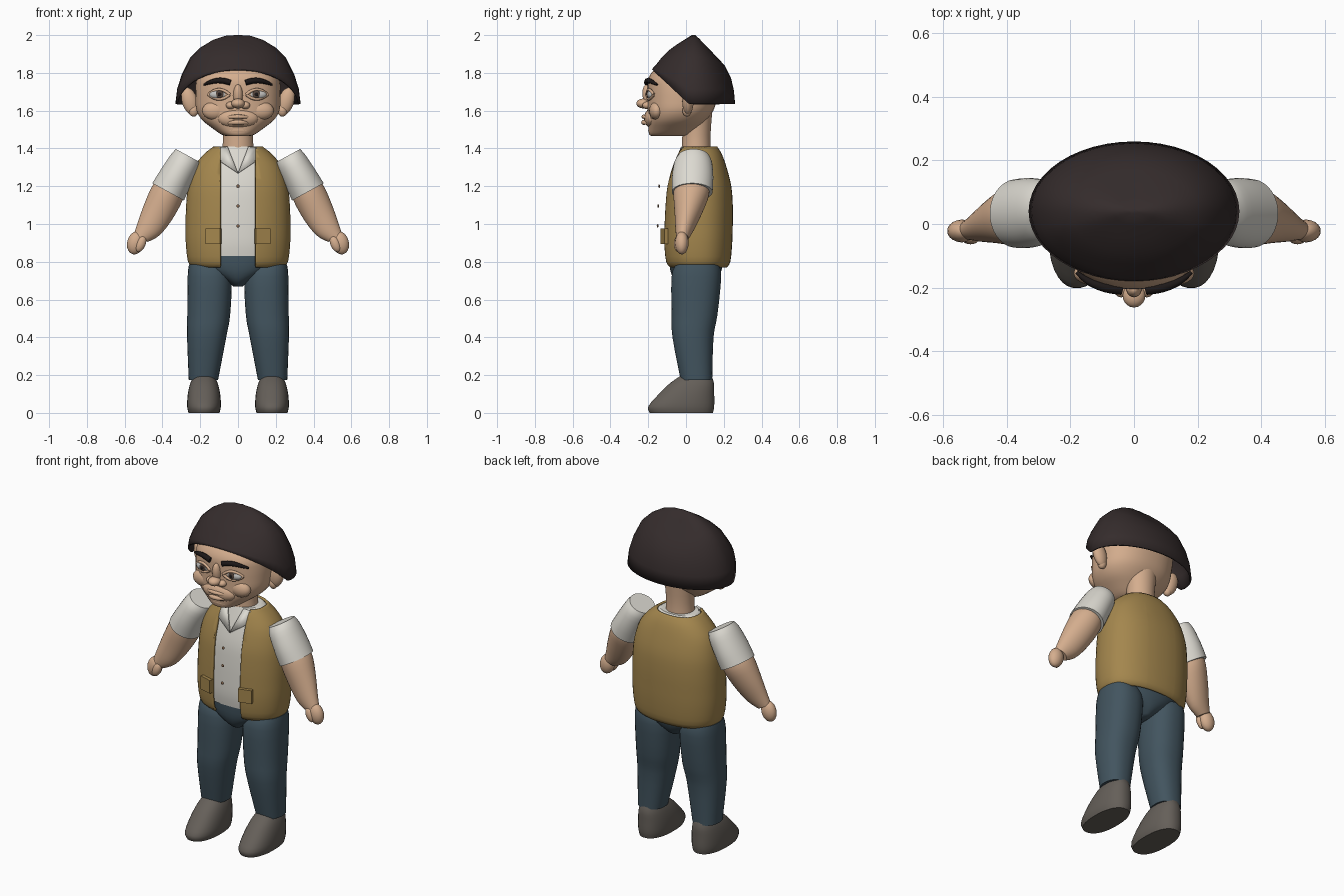
import bpy, bmesh, math
from mathutils import Vector

if "Cube" in bpy.data.objects:
    bpy.data.objects.remove(bpy.data.objects["Cube"])


def material(name, r, g, b):
    m = bpy.data.materials.new(name)
    m.diffuse_color = (r, g, b, 1)
    m.use_nodes = True
    m.node_tree.nodes["Principled BSDF"].inputs["Base Color"].default_value = m.diffuse_color
    return m


SKIN = material("skin", 0.66, 0.42, 0.27)
HAT = material("dark_hat", 0.035, 0.025, 0.025)
VEST = material("tan_vest", 0.37, 0.24, 0.075)
SHIRT = material("off_white", 0.72, 0.70, 0.64)
DENIM = material("blue_denim", 0.055, 0.09, 0.115)
SHOE = material("grey_shoe", 0.13, 0.115, 0.10)
EYE = material("eye_grey", 0.55, 0.54, 0.52)
IRIS = material("iris_brown", 0.09, 0.06, 0.045)
BROW = material("brow_black", 0.012, 0.009, 0.009)
BUTTON = material("button_brown", 0.25, 0.14, 0.08)


def finish(ob, mat, angle=40):
    if not ob.data.materials:
        ob.data.materials.append(mat)
    bpy.ops.object.select_all(action='DESELECT')
    ob.select_set(True)
    bpy.context.view_layer.objects.active = ob
    bpy.ops.object.shade_smooth_by_angle(angle=math.radians(angle))
    return ob


def from_bmesh(name, bm, mat, angle=40):
    bmesh.ops.recalc_face_normals(bm, faces=bm.faces)
    me = bpy.data.meshes.new(name)
    bm.to_mesh(me)
    bm.free()
    ob = bpy.data.objects.new(name, me)
    bpy.context.collection.objects.link(ob)
    return finish(ob, mat, angle)


def refine(rings, steps=3):
    """Smooth in-between rings (Catmull-Rom)."""
    out = []
    for i in range(len(rings) - 1):
        a, b, c, d = (rings[max(0, min(len(rings) - 1, i + k))] for k in (-1, 0, 1, 2))
        for j in range(steps):
            t = j / steps
            out.append([0.5 * (2 * q + (r - p) * t + (2 * p - 5 * q + 4 * r - s) * t * t
                        + (3 * q - p - 3 * r + s) * t ** 3) for p, q, r, s in zip(a, b, c, d)])
    return out + [rings[-1]]


def skin_rows(rows, caps=True):
    bm = bmesh.new()
    vs = [[bm.verts.new(p) for p in row] for row in rows]
    n = len(rows[0])
    for a, b in zip(vs, vs[1:]):
        for i in range(n):
            bm.faces.new((a[i], a[(i + 1) % n], b[(i + 1) % n], b[i]))
    if caps:
        bm.faces.new(vs[0])
        bm.faces.new(vs[-1])
    return bm


def loft(rings, n=32, power=2.0, tilt=0.0, side=1, caps=True):
    """Rings are (x, y, z, x radius, y radius)."""
    def sp(v):
        return math.copysign(abs(v) ** (2 / power), v)
    rows = []
    for x, y, z, rx, ry in refine(rings):
        row = []
        for i in range(n):
            a = 2 * math.pi * (i + 0.5) / n
            u = rx * sp(math.cos(a))
            row.append((side * (x + u * math.cos(tilt)), y + ry * sp(math.sin(a)), z + u * math.sin(tilt)))
        rows.append(row)
    return skin_rows(rows, caps)


def ball(name, mat, loc, size, rot=(0, 0, 0), seg=20):
    bpy.ops.mesh.primitive_uv_sphere_add(segments=seg, ring_count=seg // 2, location=loc, rotation=rot)
    ob = bpy.context.object
    ob.name, ob.scale = name, size
    return finish(ob, mat, 180)


def tube(name, mat, pts, depth):
    """Tapered tube; points are (x, y, z, radius factor)."""
    cu = bpy.data.curves.new(name, 'CURVE')
    cu.dimensions, cu.bevel_depth, cu.bevel_resolution, cu.use_fill_caps = '3D', depth, 2, True
    sp = cu.splines.new('POLY')
    sp.points.add(len(pts) - 1)
    for p, q in zip(sp.points, pts):
        p.co, p.radius = (*q[:3], 1), q[3]
    ob = bpy.data.objects.new(name, cu)
    bpy.context.collection.objects.link(ob)
    bpy.ops.object.select_all(action='DESELECT')
    ob.select_set(True)
    bpy.context.view_layer.objects.active = ob
    bpy.ops.object.convert(target='MESH')
    finish(bpy.context.object, mat, 60)


def span(z, rx, front, back):
    return (0, (front + back) / 2, z, rx, (back - front) / 2)


# Torso: vest with an open front, shirt inside it
body = [(0.77, .24, -.09, .215), (0.80, .265, -.112, .235), (0.9, .277, -.122, .245), (1.0, .278, -.12, .248),
        (1.1, .275, -.115, .248), (1.2, .265, -.105, .24), (1.3, .235, -.08, .215), (1.37, .18, -.055, .19),
        (1.41, .13, -.04, .165)]
bm = loft([span(*r) for r in body], 48, 2.3, caps=False)
for x in (-0.093, 0.093):
    bmesh.ops.bisect_plane(bm, geom=bm.verts[:] + bm.edges[:] + bm.faces[:], plane_co=(x, 0, 0), plane_no=(1, 0, 0))
gap = [f for f in bm.faces if abs(f.calc_center_median().x) < 0.093 and f.calc_center_median().y < 0.03]
bmesh.ops.delete(bm, geom=gap, context='FACES')
vest = from_bmesh("vest", bm, VEST)
mod = vest.modifiers.new("thickness", 'SOLIDIFY')
mod.thickness, mod.offset = 0.014, -1

inner = [(0.83, .25, -.095, .215)] + [(z, rx - .02, f + .02, b - .02) for z, rx, f, b in body[2:]]
from_bmesh("shirt", loft([span(*r) for r in inner], 48, 2.3), SHIRT)
from_bmesh("pelvis", loft([span(.67, .025, -.02, .12), span(.70, .07, -.06, .16), span(.76, .18, -.085, .19),
                           span(.85, .235, -.092, .205)], 32, 2.2), DENIM)
for i, (y, z) in enumerate(((-.15, .99), (-.147, 1.095), (-.142, 1.2))):
    ball(f"button_{i}", BUTTON, (0, y, z), (.009, .005, .009), seg=12)

# Neck and head
from_bmesh("neck", loft([(0, .055, 1.37, .085, .078), (0, .055, 1.47, .08, .075), (0, .06, 1.6, .09, .08)]), SKIN)
head = [(1.465, .06, -.18, .0), (1.475, .09, -.195, .03), (1.51, .14, -.2, .07), (1.55, .19, -.203, .11),
        (1.6, .22, -.205, .145), (1.66, .226, -.205, .165), (1.72, .226, -.205, .18), (1.77, .218, -.2, .18),
        (1.82, .19, -.165, .165), (1.88, .11, -.08, .11)]
from_bmesh("head", loft([span(*r) for r in head], 40, 2.3), SKIN, 60)


def face_y(x):
    return -.02 - .185 * (1 - (abs(x) / .226) ** 2.4) ** .42


# Nose, mouth and chin
ball("nose_bridge", SKIN, (0, -.2, 1.68), (.026, .03, .06), (.15, 0, 0))
ball("nose_tip", SKIN, (0, -.225, 1.638), (.036, .038, .026))
ball("muzzle", SKIN, (0, -.175, 1.56), (.11, .048, .055))
ball("chin", SKIN, (0, -.165, 1.497), (.075, .035, .032))
for name, z, w, d in (("upper_lip", 1.568, .075, .011), ("lower_lip", 1.538, .062, .013)):
    tube(name, SKIN, [(w * t / 6, -.224 + .03 * (t / 6) ** 2, z - .006 * (t / 6) ** 2, 1.05 - .8 * (t / 6) ** 2)
                      for t in range(-6, 7)], d)

# Hat: rim slants up toward the face, crown meets at a blunt peak
scales = (1, .97, .9, .76, .6, .4, .2, .04)
crown_side = (0, .22, .42, .68, .82, .93, .99, 1)
crown_back = (0, .2, .38, .55, .66, .78, .9, 1)
crown_front = (0, .05, .14, .36, .55, .73, .88, 1)
rows = []
for s, fs, fb, ff in zip(scales, crown_side, crown_back, crown_front):
    row = []
    for i in range(48):
        a = 2 * math.pi * i / 48
        dx, dy = .332 * math.cos(a), .22 * math.sin(a)
        rim = 1.635 + max(0, .015 - (.04 + dy)) * .94
        k = math.sin(a) ** 2
        f = fs * (1 - k) + (fb if dy > 0 else ff) * k
        row.append((s * dx, .04 + s * dy, rim + (2.0 - rim) * f))
    rows.append(row)
bm = skin_rows(rows, False)
bm.verts.ensure_lookup_table()
bm.faces.new(bm.verts[-48:])
hat = from_bmesh("hat", bm, HAT, 50)
mod = hat.modifiers.new("thickness", 'SOLIDIFY')
mod.thickness, mod.offset = 0.01, -1

for s, tag in ((1, "left"), (-1, "right")):
    # Face details
    ball(f"nostril_{tag}", SKIN, (s * .04, -.205, 1.628), (.024, .026, .02))
    ball(f"cheek_{tag}", SKIN, (s * .12, -.155, 1.6), (.07, .04, .05))
    ball(f"eye_{tag}", EYE, (s * .1, -.18, 1.685), (.052, .026, .027))
    ball(f"iris_{tag}", IRIS, (s * .097, -.201, 1.687), (.021, .008, .021))
    ball(f"pupil_{tag}", BROW, (s * .097, -.207, 1.687), (.01, .004, .01))
    for lid, h in (("upper", .027), ("lower", -.024)):
        tube(f"{lid}_lid_{tag}", SKIN, [(s * (.1 + .056 * t / 4), face_y(.1 + .056 * t / 4) - .003,
             1.685 + h * (1 - (t / 4) ** 2), 1) for t in range(-4, 5)], .008)
    tube(f"eyebrow_{tag}", BROW, [(s * (.04 + .14 * t / 8), face_y(.04 + .14 * t / 8) - .004,
         1.738 + .022 * math.sin(math.pi * (.15 + .85 * t / 8)), 1.1 - .7 * (t / 8) ** 3) for t in range(9)], .014)
    ball(f"ear_{tag}", SKIN, (s * .255, .01, 1.65), (.042, .03, .075), (0, s * .3, 0))
    ball(f"ear_lobe_{tag}", SKIN, (s * .235, .005, 1.6), (.026, .024, .032))

    # Shirt collar flap
    bm = bmesh.new()
    pts = [(0, -.082, 1.27), (.09, -.058, 1.33), (.1, -.02, 1.405), (.055, -.026, 1.41)]
    bm.faces.new([bm.verts.new((s * x, y, z)) for x, y, z in pts])
    flap = from_bmesh(f"collar_{tag}", bm, SHIRT)
    flap.modifiers.new("thickness", 'SOLIDIFY').thickness = 0.008

    # Vest pocket
    bpy.ops.mesh.primitive_cube_add(size=1, location=(s * .13, -.114, .935), rotation=(0, 0, s * .27))
    pocket = bpy.context.object
    pocket.name, pocket.scale = f"pocket_{tag}", (.08, .024, .08)
    finish(pocket, VEST)

    # Sleeve, forearm, hand
    from_bmesh(f"sleeve_{tag}", loft([(.265, .04, 1.362, .073, .08), (.285, .038, 1.325, .083, .1),
               (.33, .035, 1.245, .09, .11), (.37, .033, 1.17, .096, .108)], tilt=.5, side=s), SHIRT)
    from_bmesh(f"forearm_{tag}", loft([(.36, .03, 1.19, .085, .095), (.385, .026, 1.14, .09, .092),
               (.43, .01, 1.05, .083, .07), (.475, -.008, .97, .066, .048), (.515, -.018, .925, .042, .032)],
               tilt=.5, side=s), SKIN)
    ball(f"hand_{tag}", SKIN, (s * .542, -.022, .9), (.045, .036, .062), (0, s * -.25, 0))
    ball(f"thumb_{tag}", SKIN, (s * .515, -.042, .895), (.026, .022, .045), (0, s * -.4, 0))

    # Trouser leg and shoe
    from_bmesh(f"leg_{tag}", loft([(.16, .06, .785, .1, .115), (.15, .055, .72, .117, .132), (.155, .045, .52, .114, .122),
               (.166, .037, .4, .104, .109), (.183, .055, .175, .078, .084)], power=2.3, side=s), DENIM)
    from_bmesh(f"shoe_{tag}", loft([(.18, -.025, 0, .082, .168), (.18, -.025, .035, .09, .175), (.18, .003, .1, .086, .147),
               (.18, .033, .16, .072, .115), (.18, .06, .208, .048, .07)], power=2.3, side=s), SHOE)
